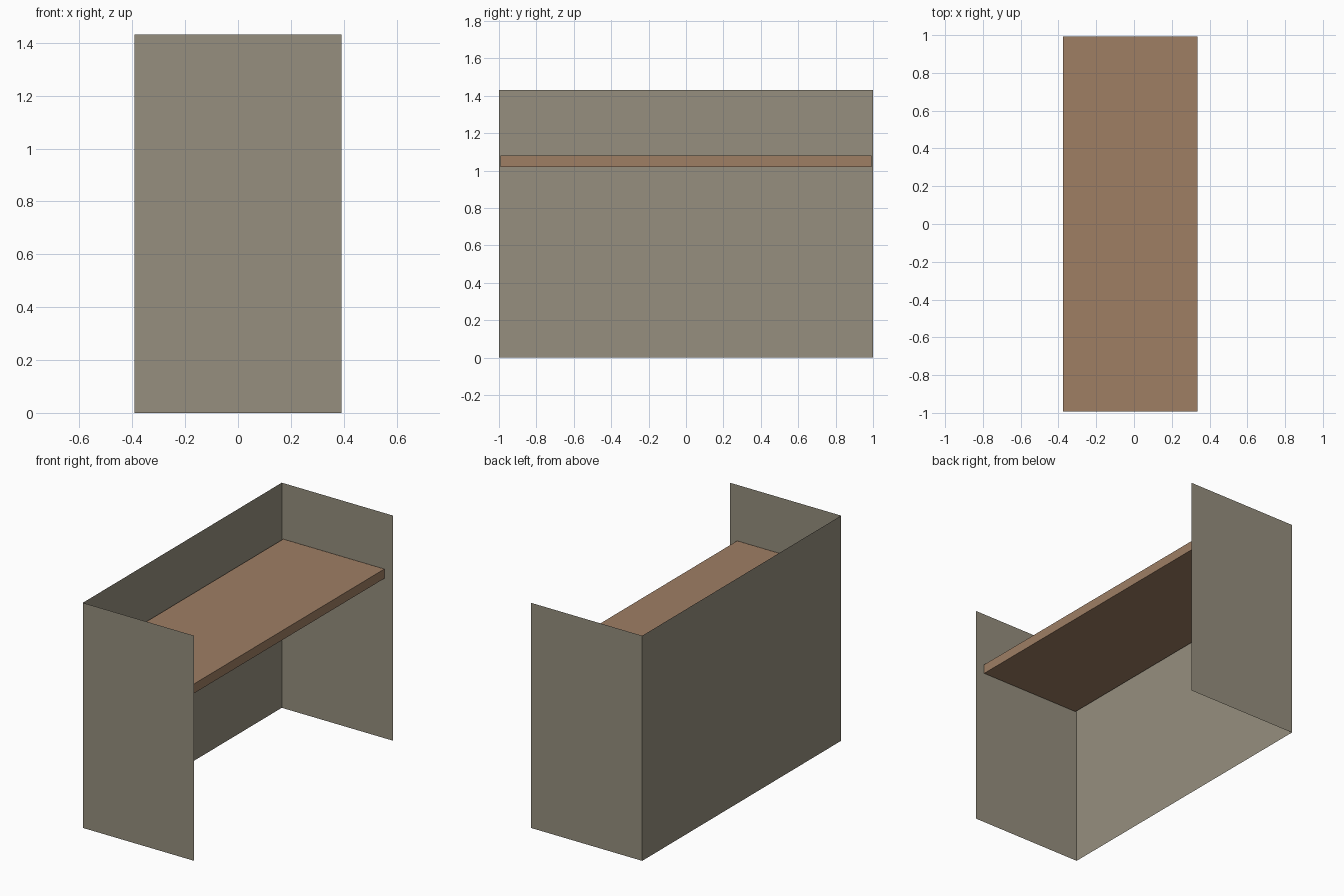
import bpy, bmesh
from mathutils import Vector

if "Cube" in bpy.data.objects:
    bpy.data.objects.remove(bpy.data.objects["Cube"])


def material(name, rgb):
    m = bpy.data.materials.new(name)
    m.diffuse_color = (*rgb, 1.0)
    m.use_nodes = True
    m.node_tree.nodes["Principled BSDF"].inputs["Base Color"].default_value = m.diffuse_color
    return m


def add_mesh(name, bm, mat):
    mesh = bpy.data.meshes.new(name)
    bm.to_mesh(mesh)
    bm.free()
    mesh.materials.append(mat)
    obj = bpy.data.objects.new(name, mesh)
    bpy.context.collection.objects.link(obj)


def sheet(name, start, end, height, mat):
    """Upright flat panel between two floor points."""
    bm = bmesh.new()
    (ax, ay), (bx, by) = start, end
    bm.faces.new([bm.verts.new(p) for p in
                  ((ax, ay, 0), (bx, by, 0), (bx, by, height), (ax, ay, height))])
    add_mesh(name, bm, mat)


def box(name, lo, hi, mat):
    bm = bmesh.new()
    bmesh.ops.create_cube(bm, size=1)
    lo, hi = Vector(lo), Vector(hi)
    bmesh.ops.scale(bm, vec=hi - lo, verts=bm.verts)
    bmesh.ops.translate(bm, vec=(lo + hi) / 2, verts=bm.verts)
    add_mesh(name, bm, mat)


panel_grey = material("warm_grey_panel", (0.305, 0.275, 0.209))
wood = material("brown_wood", (0.342, 0.209, 0.127))

W, D, H = 0.392, 1.0, 1.432

# Paper-thin partition walls around three sides
sheet("front_side_panel", (-W, -D), (W, -D), H, panel_grey)
sheet("rear_side_panel", (W, D), (-W, D), H, panel_grey)
sheet("back_panel", (-W, D), (-W, -D), H, panel_grey)

# Desk top
box("desk_top", (-0.377, -0.993, 1.02), (0.335, 0.993, 1.08), wood)
